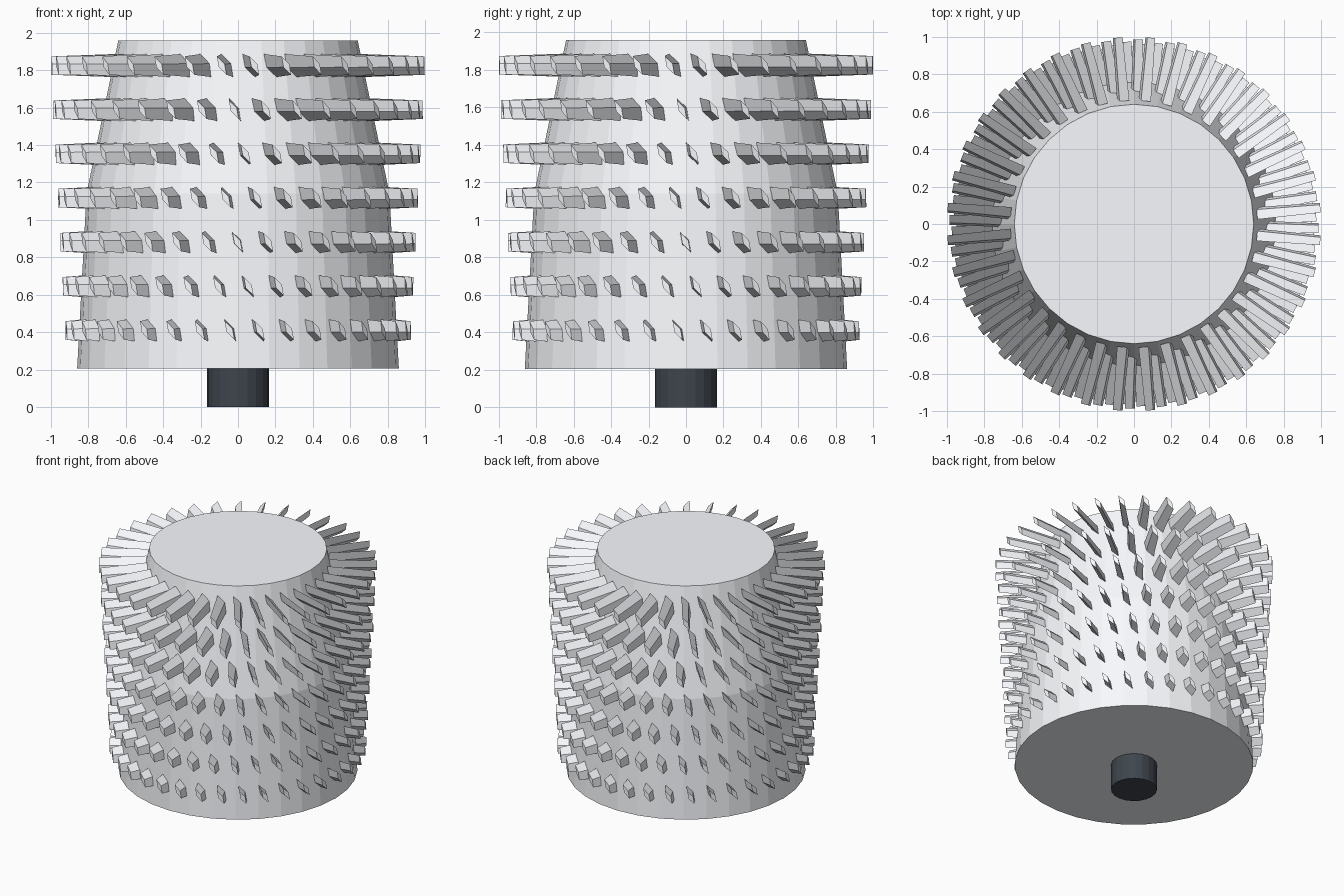
import bpy, bmesh, math

if "Cube" in bpy.data.objects:
    bpy.data.objects.remove(bpy.data.objects["Cube"])


def make_object(name, bm, mat):
    bmesh.ops.recalc_face_normals(bm, faces=bm.faces)
    me = bpy.data.meshes.new(name)
    bm.to_mesh(me)
    bm.free()
    ob = bpy.data.objects.new(name, me)
    bpy.context.collection.objects.link(ob)
    me.materials.append(mat)
    return ob


def skin(bm, rings):
    """Join closed loops of points into a capped solid."""
    loops = [[bm.verts.new(p) for p in ring] for ring in rings]
    n = len(loops[0])
    for a, b in zip(loops, loops[1:]):
        for k in range(n):
            bm.faces.new((a[k], a[(k + 1) % n], b[(k + 1) % n], b[k]))
    bm.faces.new(loops[0])
    bm.faces.new(loops[-1])


def lathe(name, profile, n, mat):
    bm = bmesh.new()
    step = 2 * math.pi / n
    skin(bm, [[(r * math.cos(k * step), r * math.sin(k * step), z)
               for k in range(n)] for r, z in profile])
    return make_object(name, bm, mat)


def material(name, rgb):
    mat = bpy.data.materials.new(name)
    mat.diffuse_color = (*rgb, 1)
    mat.use_nodes = True
    mat.node_tree.nodes["Principled BSDF"].inputs["Base Color"].default_value = mat.diffuse_color
    return mat


light = material("light_steel", (0.95, 0.97, 1.0))
dark = material("dark_steel", (0.05, 0.06, 0.075))

# Tapered drum and the drive shaft below it
lathe("drum", [(0.86, 0.205), (0.81, 1.14), (0.64, 1.96)], 32, light)
lathe("shaft", [(0.165, 0.0), (0.165, 0.205)], 20, dark)

# Seven rings of staggered, tapering diamond-section blades, from the top down
COUNT, CHORD, THICK, STAGGER, TAPER = 36, 0.14, 0.045, math.radians(28), 0.8
c, s = math.cos(STAGGER), math.sin(STAGGER)
SECTION = [(u * c - v * s, u * s + v * c) for u, v in
           ((0, CHORD / 2), (THICK / 2, 0), (0, -CHORD / 2), (-THICK / 2, 0))]
for row in range(7):
    z = 1.825 - 0.236 * row
    tip, root = 1.0 - 0.0125 * row, 0.66 + 0.025 * row
    bm = bmesh.new()
    for k in range(COUNT):
        a = math.radians(-95 + 3.7 * row + 360 / COUNT * k)
        ca, sa = math.cos(a), math.sin(a)
        skin(bm, [[(r * ca - t * f * sa, r * sa + t * f * ca, z + h * f)
                   for t, h in SECTION] for r, f in ((root, 1), (tip, TAPER))])
    make_object(f"blade_ring_{row + 1}", bm, light)
